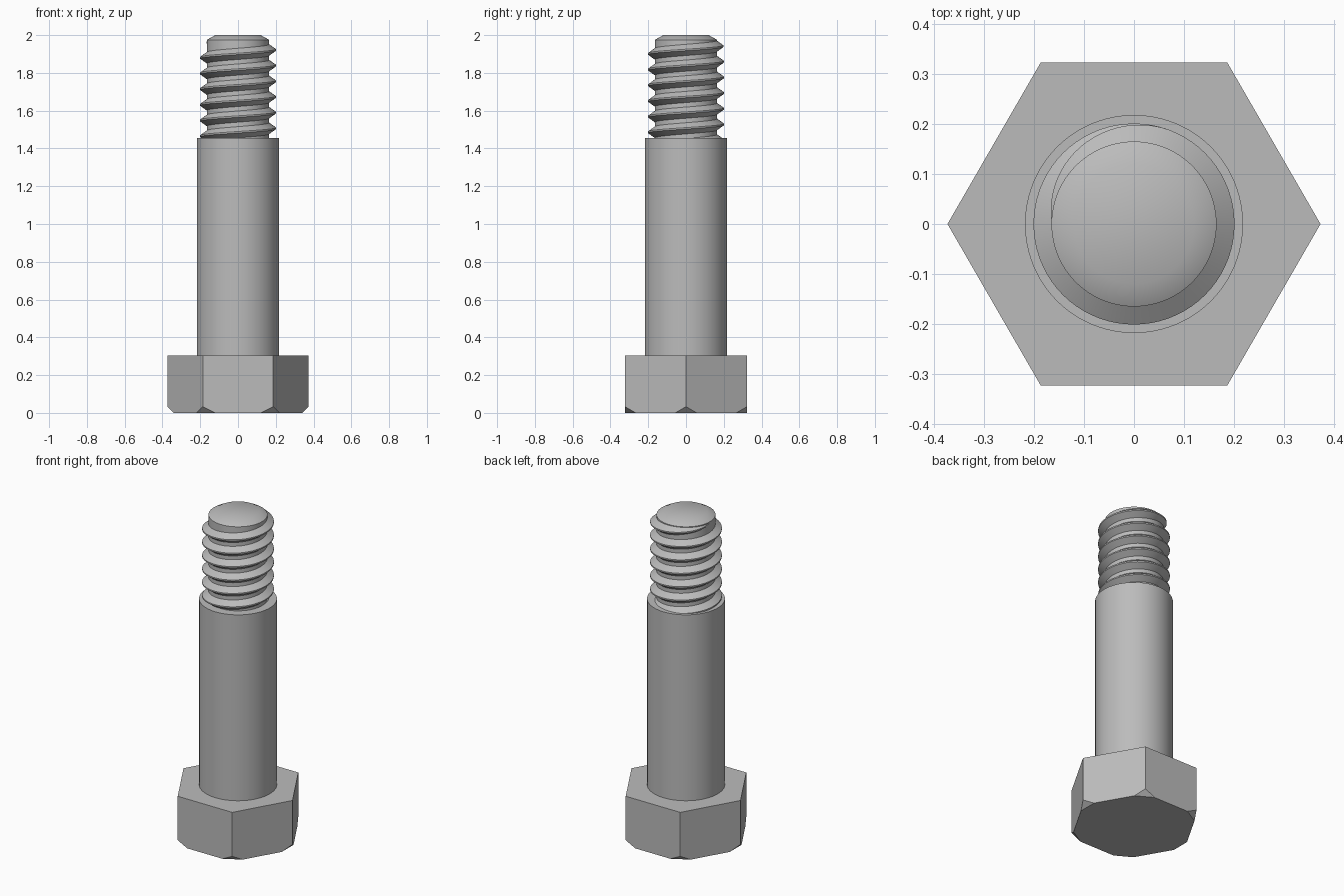
import bpy, bmesh, math
from mathutils import Vector

if "Cube" in bpy.data.objects:
    bpy.data.objects.remove(bpy.data.objects["Cube"], do_unlink=True)

steel = bpy.data.materials.new("grey steel")
steel.use_nodes = True
GREY = (0.5, 0.5, 0.5, 1)
steel.diffuse_color = GREY
steel.node_tree.nodes["Principled BSDF"].inputs["Base Color"].default_value = GREY


def finish(name, bm, smooth=True):
    bmesh.ops.recalc_face_normals(bm, faces=bm.faces)
    mesh = bpy.data.meshes.new(name)
    bm.to_mesh(mesh)
    bm.free()
    mesh.materials.append(steel)
    obj = bpy.data.objects.new(name, mesh)
    bpy.context.collection.objects.link(obj)
    if smooth:
        bpy.ops.object.select_all(action='DESELECT')
        obj.select_set(True)
        bpy.context.view_layer.objects.active = obj
        bpy.ops.object.shade_smooth_by_angle(angle=math.radians(32))
    return obj


def polar(r, a, z):
    return Vector((r * math.cos(a), r * math.sin(a), z))


def bridge(bm, rings, closed=True):
    """Join consecutive rings of vertices with quads and cap both ends."""
    n = len(rings[0])
    for low, high in zip(rings, rings[1:]):
        for i in range(n):
            j = (i + 1) % n
            bm.faces.new((low[i], low[j], high[j], high[i]))
    bm.faces.new(rings[0])
    bm.faces.new(rings[-1])


def turned(name, profile, sides, smooth=True):
    bm = bmesh.new()
    rings = [[bm.verts.new(polar(r, math.tau * i / sides, z)) for i in range(sides)]
             for r, z in profile]
    bridge(bm, rings)
    return bm


# Hexagonal head with its lower corners cut off at 45 degrees
HEX_R, HEAD_TOP, CUT = 0.373, 0.305, 0.033
head = turned("head", [(HEX_R, 0), (HEX_R, HEAD_TOP)], 6)
for k in range(6):
    a = math.tau * k / 6
    result = bmesh.ops.bisect_plane(
        head, geom=head.verts[:] + head.edges[:] + head.faces[:],
        plane_co=polar(HEX_R, a, CUT), plane_no=polar(1, a, -1), clear_outer=True)
    rim = [e for e in result["geom_cut"] if isinstance(e, bmesh.types.BMEdge)]
    bmesh.ops.holes_fill(head, edges=rim, sides=0)
finish("hex_head", head, smooth=False)

# Plain shoulder and threaded core with a chamfered tip
SHOULDER_TOP, CORE_R = 1.455, 0.165
finish("shoulder", turned("shoulder", [(0.218, HEAD_TOP), (0.218, SHOULDER_TOP)], 96))
finish("thread_core", turned("core", [(CORE_R, SHOULDER_TOP - 0.02), (CORE_R, 1.975),
                                      (0.12, 2.0)], 96))

# Right-handed helical ridge that sinks into the core at its upper end
PITCH, CREST_R, STEPS, TURNS = 0.083, 0.201, 72, 6.5
END_ANGLE, END_Z = math.pi, 1.963
RUNOUT = math.radians(110)
ridge = bmesh.new()
sections = []
for s in range(int(STEPS * TURNS) + 1):
    back = math.tau * s / STEPS
    z = END_Z - PITCH * back / math.tau
    fade = max(0.0, 1 - back / RUNOUT)
    sink = (CREST_R - CORE_R + 0.001) * fade ** 1.5
    outline = [(CORE_R - 0.006, -0.034), (CREST_R, -0.004),
               (CREST_R, 0.004), (CORE_R - 0.006, 0.034)]
    sections.append([ridge.verts.new(polar(r - sink, END_ANGLE - back, z + dz))
                     for r, dz in outline])
bridge(ridge, sections)
finish("thread_ridge", ridge)
